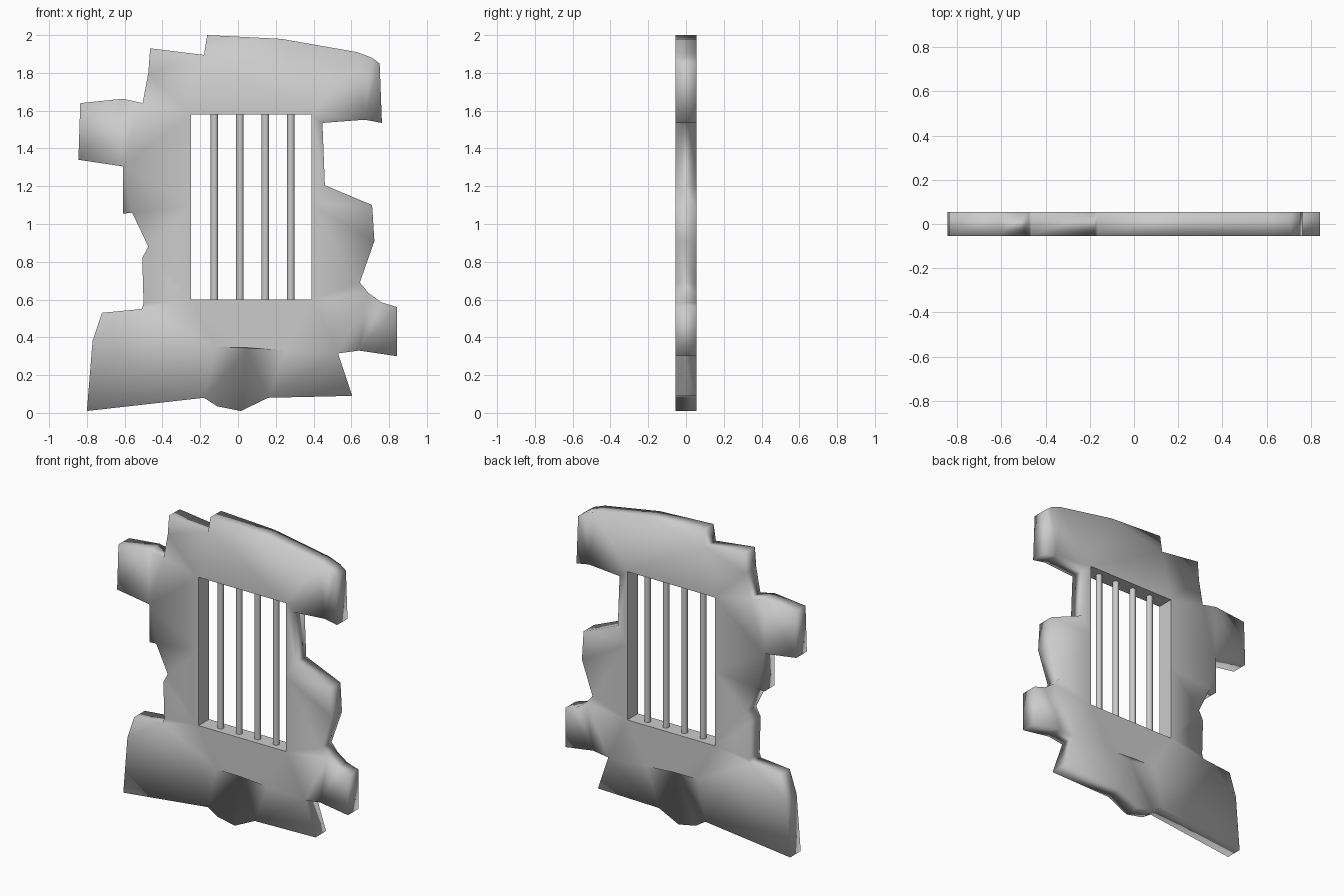
import bpy, bmesh, math
from mathutils import Vector
from mathutils.geometry import tessellate_polygon

if "Cube" in bpy.data.objects:
    bpy.data.objects.remove(bpy.data.objects["Cube"])

HALF = 0.055    # half thickness of the wall
RECESS = 0.03   # depth of the crevice above the loose stone

# Ragged outline (x, z), from lower left round to the loose bottom stone
outline = [(-.80, .01), (-.77, .38), (-.72, .53), (-.51, .55), (-.50, .58),
           (-.507, .82), (-.475, .88), (-.56, 1.06), (-.61, 1.055), (-.61, 1.305),
           (-.845, 1.34), (-.835, 1.64), (-.61, 1.663), (-.505, 1.64), (-.475, 1.80),
           (-.465, 1.93), (-.18, 1.895), (-.163, 2.0), (.23, 1.98), (.63, 1.91),
           (.71, 1.88), (.75, 1.85), (.762, 1.535), (.67, 1.552), (.447, 1.535),
           (.46, 1.205), (.71, 1.10), (.722, .91), (.645, .69), (.69, .635),
           (.76, .585), (.842, .56), (.842, .30), (.64, .33), (.53, .315), (.605, .09)]
stone = [(.16, .08), (.015, .01), (-.11, .035), (-.18, .08)]   # bottom of loose stone
ledge = [(.25, .33), (.05, .345), (-.12, .345)]                # crevice above it
X0, X1, Z0, Z1 = -.25, .39, .60, 1.58
hole = [(X0, Z0), (X0, 1.1), (X0, Z1), (X1, Z1), (X1, 1.1), (X1, Z0)]

bm = bmesh.new()


def add_side(y):
    """One broad face of the wall; returns its outer rim and hole rim."""
    make = lambda pts: [bm.verts.new((x, y, z)) for x, z in pts]
    out, low, led, hol = make(outline), make(stone), make(ledge), make(hole)
    ring = out + [low[0]] + led + [low[-1]]
    flat = ring + hol
    tris = tessellate_polygon([[Vector((v.co.x, v.co.z, 0)) for v in r] for r in (ring, hol)])
    faces = [bm.faces.new([flat[i] for i in t]) for t in tris]
    inner = [e for e in {e for f in faces for e in f.edges} if len(e.link_faces) == 2]
    bmesh.ops.beautify_fill(bm, faces=faces, edges=inner)
    # loose stone slopes back to a recessed point under the ledge
    c, b, a = led
    deep = bm.verts.new((b.co.x, y - math.copysign(RECESS, y), b.co.z - .005))
    fan = [c] + low + [a]
    for p, q in zip(fan, fan[1:]):
        bm.faces.new((deep, p, q))
    for p, q in ((a, b), (b, c)):
        bm.faces.new((deep, p, q))
        bm.edges.get((p, q)).smooth = False
    return out + low, hol


def bridge(r0, r1):
    n = len(r0)
    for i in range(n):
        j = (i + 1) % n
        bm.faces.new((r0[i], r0[j], r1[j], r1[i]))


front_rim, front_hole = add_side(-HALF)
back_rim, back_hole = add_side(HALF)
bridge(front_rim, back_rim)
bridge(front_hole, back_hole)
bmesh.ops.recalc_face_normals(bm, faces=bm.faces)

# smooth worn outer rim, crisp window opening and crisp outline corners
for f in bm.faces:
    f.smooth = True
for rim in (front_hole, back_hole):
    for i, v in enumerate(rim):
        bm.edges.get((v, rim[(i + 1) % len(rim)])).smooth = False
for r0, r1 in ((front_rim, back_rim), (front_hole, back_hole)):
    for p, q in zip(r0, r1):
        e = bm.edges.get((p, q))
        if e.calc_face_angle(0) > math.radians(40):
            e.smooth = False

mesh = bpy.data.meshes.new("stone_window_frame")
bm.to_mesh(mesh)
bm.free()
bpy.context.collection.objects.link(bpy.data.objects.new("stone_window_frame", mesh))

# Four upright window bars
for i in range(4):
    bpy.ops.mesh.primitive_cylinder_add(vertices=12, radius=.02, depth=Z1 - Z0,
                                        location=(-.125 + i * .135, 0, (Z0 + Z1) / 2))
    bpy.context.object.name = f"window_bar_{i + 1}"
    bpy.ops.object.shade_smooth_by_angle(angle=math.radians(40))
